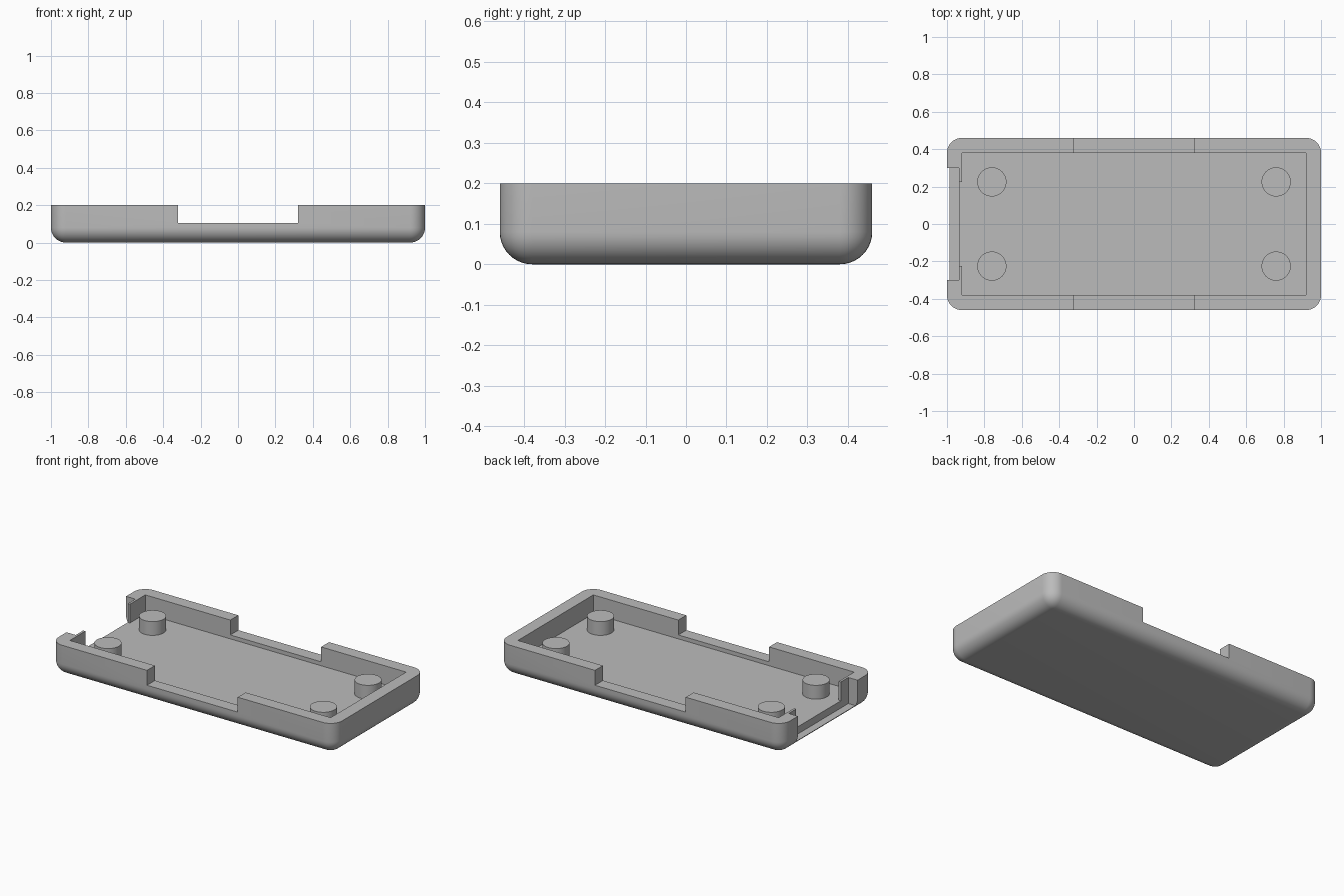
import bpy, bmesh, math

cube = bpy.data.objects.get("Cube")
if cube:
    bpy.data.objects.remove(cube, do_unlink=True)

HALF_X, HALF_Y, TOP = 1.0, 0.46, 0.2
WALL = FLOOR = RADIUS = 0.08
OVER = 0.4  # cutters rise past the rim

grey = bpy.data.materials.new("plain grey")
grey.use_nodes = True
grey.diffuse_color = (0.5, 0.5, 0.5, 1)
grey.node_tree.nodes["Principled BSDF"].inputs["Base Color"].default_value = grey.diffuse_color


def add_object(name, bm):
    bmesh.ops.recalc_face_normals(bm, faces=bm.faces)
    mesh = bpy.data.meshes.new(name)
    bm.to_mesh(mesh)
    bm.free()
    mesh.materials.append(grey)
    obj = bpy.data.objects.new(name, mesh)
    bpy.context.scene.collection.objects.link(obj)
    return obj


def prism(name, outline, low, high):
    """Extrude a flat outline from one height to another."""
    bm = bmesh.new()
    face = bm.faces.new([bm.verts.new((x, y, low)) for x, y in outline])
    side = bmesh.ops.extrude_face_region(bm, geom=[face])
    verts = [v for v in side["geom"] if isinstance(v, bmesh.types.BMVert)]
    bmesh.ops.translate(bm, verts=verts, vec=(0, 0, high - low))
    return add_object(name, bm)


def box_outline(x0, x1, y):
    return [(x0, -y), (x1, -y), (x1, y), (x0, y)]


def activate(obj):
    bpy.ops.object.select_all(action="DESELECT")
    obj.select_set(True)
    bpy.context.view_layer.objects.active = obj


def smooth(obj):
    activate(obj)
    bpy.ops.object.shade_smooth_by_angle(angle=math.radians(30))


def cut(obj, cutter):
    cutter.hide_render = True
    mod = obj.modifiers.new("cut", "BOOLEAN")
    mod.operation, mod.solver, mod.object = "DIFFERENCE", "EXACT", cutter
    activate(obj)
    bpy.ops.object.modifier_apply(modifier=mod.name)
    bpy.data.objects.remove(cutter, do_unlink=True)


# Tray shell: rounded everywhere except the flat rim
tray = prism("tray", box_outline(-HALF_X, HALF_X, HALF_Y), 0, TOP)
bm = bmesh.new()
bm.from_mesh(tray.data)
edges = [e for e in bm.edges if min(v.co.z for v in e.verts) < TOP / 2]
bmesh.ops.bevel(bm, geom=edges, offset=RADIUS, segments=10, profile=0.5, affect="EDGES")
bm.to_mesh(tray.data)
bm.free()

# Cavity with a narrow opening through the end wall
ix, iy, gap = HALF_X - WALL, HALF_Y - WALL, 0.225
cavity = [(-ix, -iy), (ix, -iy), (ix, iy), (-ix, iy),
          (-ix, gap), (-1.2, gap), (-1.2, -gap), (-ix, -gap)]
cut(tray, prism("cavity_cutter", cavity, FLOOR, OVER))

# Wide notches in both long walls
cut(tray, prism("side_notch_cutter", box_outline(-0.32, 0.32, 0.6), 0.105, OVER))

# Deep slot outside the end opening, leaving thin lips
cut(tray, prism("end_slot_cutter", box_outline(-1.2, -0.935, 0.3), 0.034, OVER))
smooth(tray)

# Four round posts
for x_name, sx in (("left", 1), ("right", -1)):
    for y_name, sy in (("front", -1), ("back", 1)):
        ring = [(sx * 0.76 + 0.078 * math.cos(a), sy * 0.225 + 0.078 * math.sin(a))
                for a in (math.tau * i / 48 for i in range(48))]
        smooth(prism(f"{y_name}_{x_name}_post", ring, FLOOR - 0.01, 0.168))
